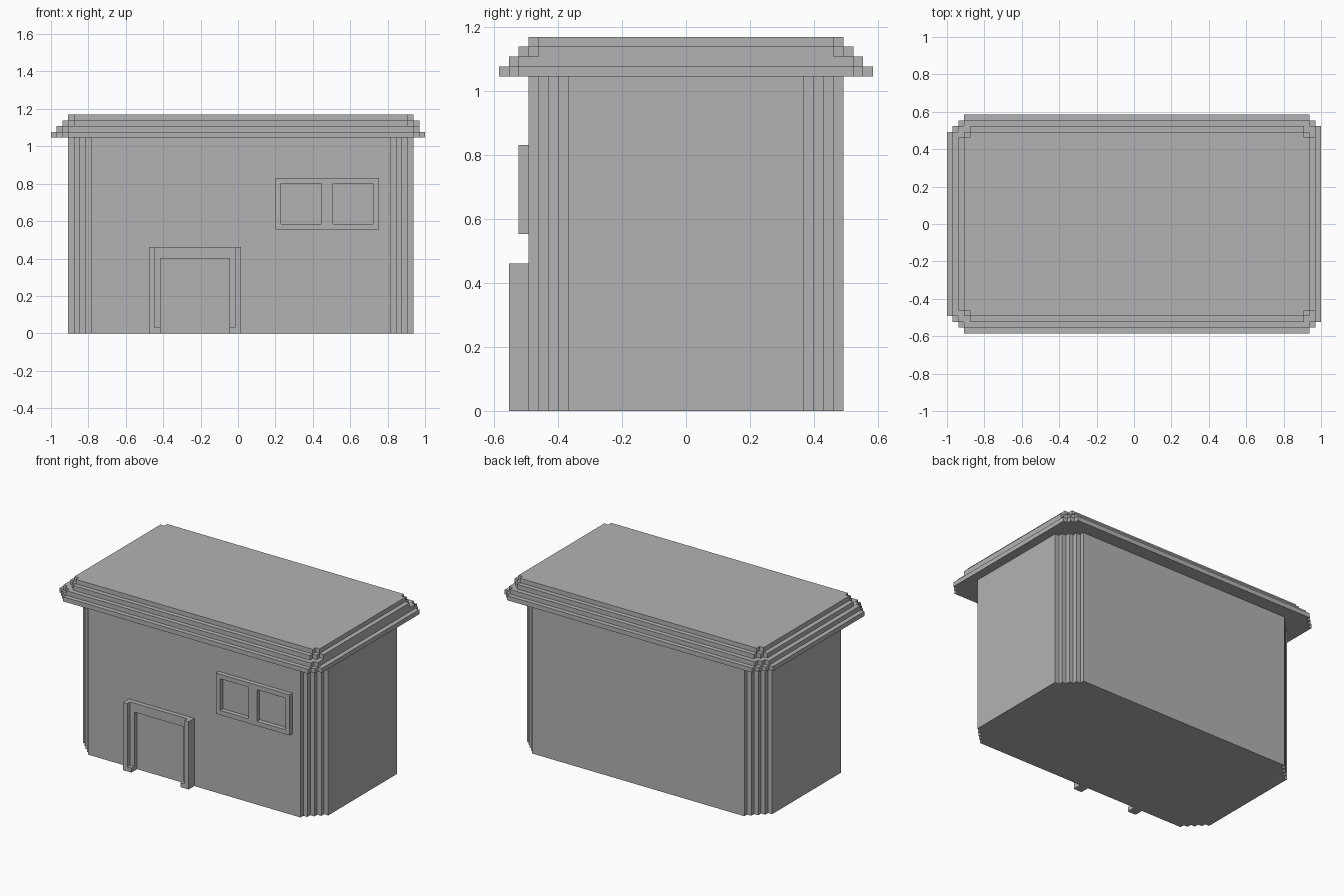
import bpy
import bmesh

cube = bpy.data.objects.get("Cube")
if cube:
    bpy.data.objects.remove(cube, do_unlink=True)

# Grid unit: the building is 65 blocks long
U = 2 / 65

grey = bpy.data.materials.new("plain_grey")
grey.use_nodes = True
grey.diffuse_color = (0.45, 0.45, 0.45, 1)
grey.node_tree.nodes["Principled BSDF"].inputs["Base Color"].default_value = grey.diffuse_color


def prism(name, outline, low, high, place):
    """Extrude a 2D outline in grid units; place maps (a, b, depth) to x, y, z."""
    bm = bmesh.new()
    face = bm.faces.new([bm.verts.new(place(a, b, low)) for a, b in outline])
    moved = bmesh.ops.extrude_face_region(bm, geom=[face])["geom"]
    shift = place(0, 0, high)
    base = place(0, 0, low)
    for v in moved:
        if isinstance(v, bmesh.types.BMVert):
            v.co.x += shift[0] - base[0]
            v.co.y += shift[1] - base[1]
            v.co.z += shift[2] - base[2]
    bmesh.ops.recalc_face_normals(bm, faces=bm.faces)
    mesh = bpy.data.meshes.new(name)
    bm.to_mesh(mesh)
    bm.free()
    mesh.materials.append(grey)
    obj = bpy.data.objects.new(name, mesh)
    bpy.context.collection.objects.link(obj)
    return obj


def flat(a, b, d):
    return ((a - 32.5) * U, b * U, d * U)


def upright(a, b, d):
    return ((a - 32.5) * U, -d * U, b * U)


def stairs(x, y, inward, steps):
    """Corner staircase from the side wall to the front or back wall."""
    points = [(x, y - steps)]
    for i in range(1, steps + 1):
        points += [(x + inward * i, y - steps + i - 1), (x + inward * i, y - steps + i)]
    return points


def stepped_slab(name, x0, x1, y, z0, z1, left, right):
    """Slab with stepped corners, mirrored front to back."""
    half = stairs(x0, y, 1, left) + stairs(x1, y, -1, right)[::-1]
    return prism(name, half + [(a, -b) for a, b in half[::-1]], z0, z1, flat)


def box(name, x0, x1, z0, z1, d0, d1):
    return prism(name, [(x0, z0), (x1, z0), (x1, z1), (x0, z1)], d0, d1, upright)


# Walls
stepped_slab("walls", 3, 63, 16, 0, 34, 4, 4)

# Roof tiers, wide to narrow
tiers = [(0, 65, 3, 2), (1, 64, 2, 1), (2, 64, 2, 2), (3, 63, 1, 1)]
for i, (x0, x1, left, right) in enumerate(tiers):
    stepped_slab(f"roof_tier_{i + 1}", x0, x1, 19 - i, 34 + i, 35 + i, left, right)

# Door surround: shallow arch, deeper outer posts and feet
prism("door_arch", [(17, 0), (19, 0), (19, 13), (31, 13), (31, 0), (33, 0), (33, 15), (17, 15)],
      16, 17, upright)
for side, outer, inner in (("right", 17, 1), ("left", 33, -1)):
    foot = outer + 2 * inner
    post = outer + inner
    prism(f"door_post_{side}", [(outer, 0), (foot, 0), (foot, 1), (post, 1), (post, 15), (outer, 15)],
          17, 18, upright)

# Window frame with two openings
box("window_sill", 39, 57, 18, 19, 16, 17)
box("window_head", 39, 57, 26, 27, 16, 17)
for name, x0, x1 in (("right_jamb", 39, 40), ("mullion", 47, 49), ("left_jamb", 56, 57)):
    box(f"window_{name}", x0, x1, 19, 26, 16, 17)
